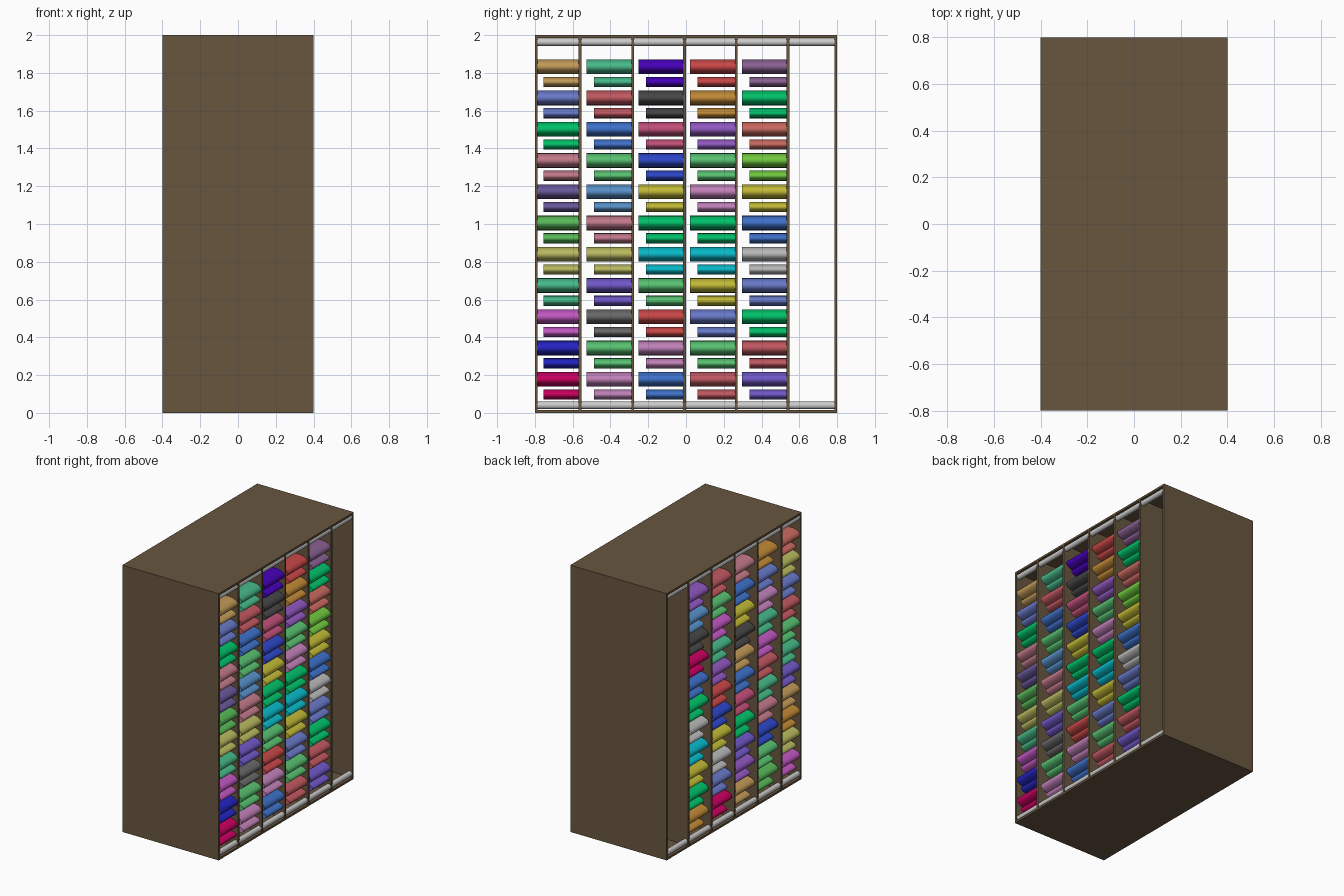
import bpy, bmesh, math, random
from mathutils import Matrix

if "Cube" in bpy.data.objects:
    bpy.data.objects.remove(bpy.data.objects["Cube"])
random.seed(4)


def material(name, hexcode):
    m = bpy.data.materials.new(name)
    rgb = [(int(hexcode[i:i + 2], 16) / 255) ** 2.2 for i in (0, 2, 4)]
    m.diffuse_color = (*rgb, 1)
    m.use_nodes = True
    m.node_tree.nodes["Principled BSDF"].inputs["Base Color"].default_value = m.diffuse_color
    return m


def box(name, size, loc, mat):
    bm = bmesh.new()
    bmesh.ops.create_cube(bm, size=1, matrix=Matrix.Diagonal((*size, 1)))
    me = bpy.data.meshes.new(name)
    bm.to_mesh(me)
    bm.free()
    me.materials.append(mat)
    place(name, me, loc)


def place(name, me, loc):
    ob = bpy.data.objects.new(name, me)
    ob.location = loc
    bpy.context.collection.objects.link(ob)


def rods(name, parts, mat=None):
    """Mesh of rods along y; each part is (y0, y1, z, half depth, half height)."""
    bm = bmesh.new()
    for y0, y1, z, a, b in parts:
        m = (Matrix.Translation((0, (y0 + y1) / 2, z))
             @ Matrix.Diagonal((a, y1 - y0, b, 1)) @ Matrix.Rotation(math.pi / 2, 4, 'X'))
        bmesh.ops.create_cone(bm, cap_ends=True, segments=20, radius1=1, radius2=1,
                              depth=1, matrix=m)
    for f in bm.faces:
        f.smooth = len(f.verts) == 4
    for e in bm.edges:
        e.smooth = all(len(f.verts) == 4 for f in e.link_faces)
    me = bpy.data.meshes.new(name)
    bm.to_mesh(me)
    bm.free()
    if mat:
        me.materials.append(mat)
    return me


# cabinet: open on both x sides
wood = material("wood", "685741")
T = 0.015
for s, n in ((-1, "front"), (1, "back")):
    box(n + "_wall", (0.8, T, 2), (0, s * (0.8 - T / 2), 1), wood)
box("top_panel", (0.8, 1.6 - 2 * T, T), (0, 0, 2 - T / 2), wood)
box("bottom_panel", (0.8, 1.6 - 2 * T, T), (0, 0, T / 2), wood)

# upright dividers
dividers = [-0.562, -0.282, -0.008, 0.266, 0.54]
for y in dividers:
    box("divider", (0.8, T, 2 - 2 * T), (0, y, 1), wood)

# grey guide rods at the top and bottom of every bay
edges = [-0.793] + dividers + [0.793]
for a, b in zip(edges, edges[1:]):
    guide = rods("guide_rod", [(a + T / 2, b - T / 2, 0, 0.02, 0.02)])
    for x in (-0.378, 0.378):
        for z in (0.04, 1.963):
            place("guide_rod", guide, (x, 0, z))

# stored rolls: a long thick roll over a shorter thin one, one colour per pair
palette = dict(
    t="C09858", b="6878C8", g="00C068", p="C07888", u="685898", G="58B858", o="B8B860",
    e="48B888", m="C058C0", n="2828C0", c="C80060", r="C05860", B="4070C8", h="58C070",
    s="5890C8", v="7058C8", k="686868", q="C080B8", V="4800B8", d="484848", R="C05078",
    N="3048C8", y="C0B838", a="10B8C8", E="C84848", O="C08838", P="9058C0", l="70C840",
    w="B8B8B8", M="886090", S="C86860")
pair = {}
for key, code in palette.items():
    pair[key] = rods("roll_pair", [(-0.236, 0, 0.081, 0.078, 0.039),
                                   (-0.197, 0, 0, 0.066, 0.027)],
                     material("roll_" + code, code))

# colours from top to bottom, one string per bay
right_side = ["tbgpuGoemnc", "erBhspovkhq", "VdRNygahEqB", "EOPhqgaybhr", "MgSlyBwbgrv"]
left_side = ["SobrhevtOom", "ObqemrepNhG", "pBydtBRgvPt", "rhmePENywbc", "PsdcBgwaygO"]
LAYERS = 5
step = 0.8 / LAYERS
for i, y in enumerate(dividers):
    for row in range(11):
        for k in range(LAYERS):
            key = (left_side[i][row] if k == 0 else right_side[i][row]
                   if k == LAYERS - 1 else random.choice(list(palette)))
            place("roll_pair", pair[key],
                  (-0.4 + step * (k + 0.5), y + (0.004 if i == 0 else -T / 2),
                   1.752 - 0.1655 * row))
